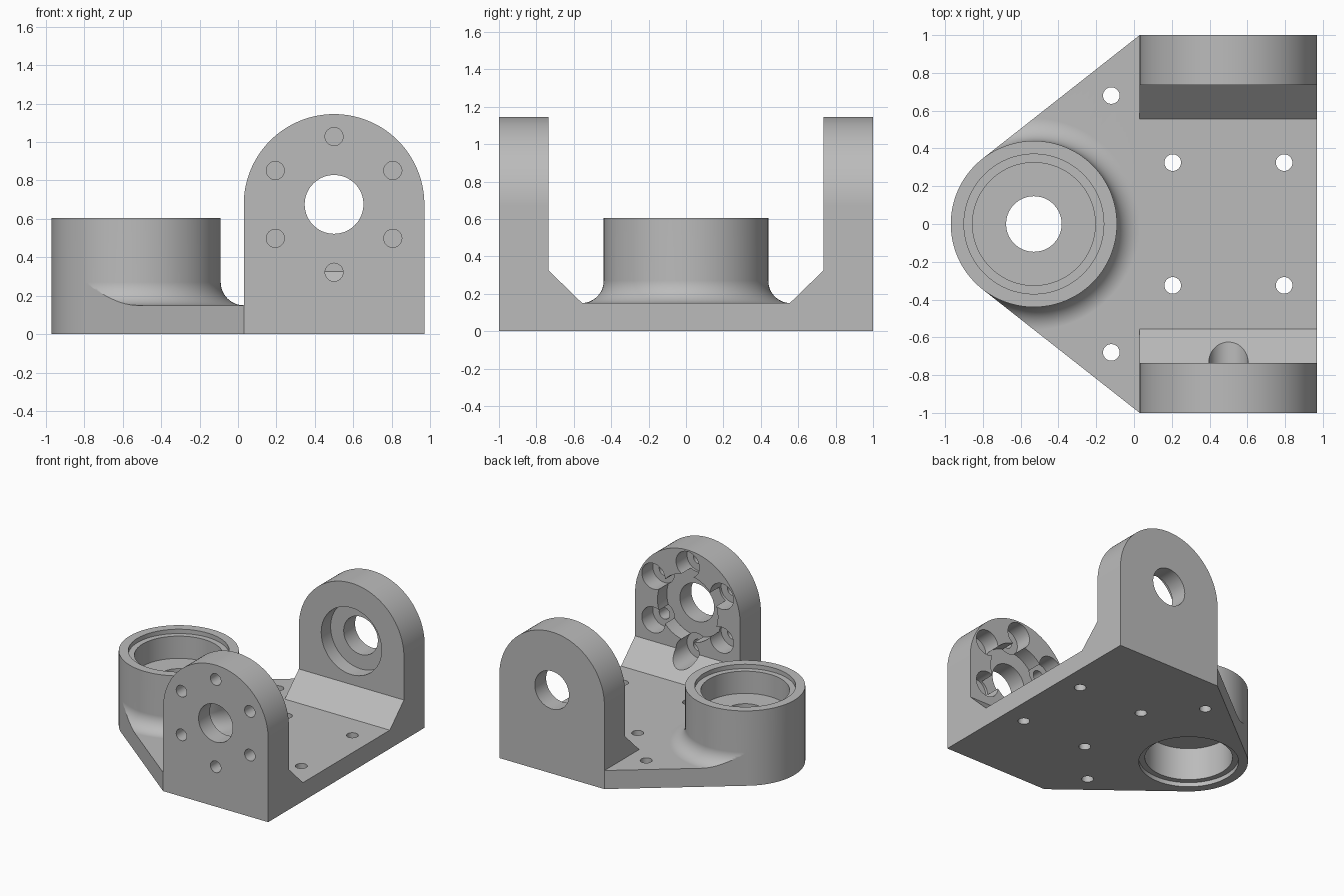
import bpy, bmesh, math
from mathutils import Matrix, Vector

if "Cube" in bpy.data.objects:
    bpy.data.objects.remove(bpy.data.objects["Cube"])

SEG = 144
BOSS = (-0.53, 0.0)      # centre of the bearing boss
HUB = (0.5, 0.675)       # x, z of the ear bores
BOSS_R, PLATE = 0.44, 0.15

grey = bpy.data.materials.new("machined_grey")
grey.diffuse_color = (0.5, 0.5, 0.5, 1)
grey.use_nodes = True
grey.node_tree.nodes["Principled BSDF"].inputs["Base Color"].default_value = grey.diffuse_color


def make(name, bm):
    bmesh.ops.recalc_face_normals(bm, faces=bm.faces)
    me = bpy.data.meshes.new(name)
    bm.to_mesh(me)
    bm.free()
    me.materials.append(grey)
    ob = bpy.data.objects.new(name, me)
    bpy.context.collection.objects.link(ob)
    return ob


def prism(name, points, offset):
    """Extrude a closed 3D outline along an offset."""
    bm = bmesh.new()
    face = bm.faces.new([bm.verts.new(p) for p in points])
    out = bmesh.ops.extrude_face_region(bm, geom=[face], use_keep_orig=True)
    verts = [g for g in out["geom"] if isinstance(g, bmesh.types.BMVert)]
    bmesh.ops.translate(bm, verts=verts, vec=offset)
    return make(name, bm)


def ring_point(r, i, n=SEG):
    a = 2 * math.pi * i / n
    return BOSS[0] + r * math.cos(a), BOSS[1] + r * math.sin(a)


def lathe(name, profile):
    """Revolve (radius, z) points about the boss axis; flat end caps."""
    bm = bmesh.new()
    rings = [[bm.verts.new((*ring_point(r, i), z)) for i in range(SEG)]
             for r, z in profile]
    for a, b in zip(rings, rings[1:]):
        for i in range(SEG):
            j = (i + 1) % SEG
            bm.faces.new((a[i], a[j], b[j], b[i]))
    bm.faces.new(rings[0])
    bm.faces.new(rings[-1])
    return make(name, bm)


def cylinder(bm, r, start, end, n=64):
    a, b = Vector(start), Vector(end)
    rot = (b - a).to_track_quat('Z', 'Y').to_matrix().to_4x4()
    bmesh.ops.create_cone(bm, cap_ends=True, segments=n, radius1=r, radius2=r,
                          depth=(b - a).length,
                          matrix=Matrix.Translation((a + b) / 2) @ rot)


def combine(target, tool, op):
    mod = target.modifiers.new(op, 'BOOLEAN')
    mod.operation, mod.solver, mod.object = op, 'EXACT', tool
    bpy.context.view_layer.objects.active = target
    bpy.ops.object.modifier_apply(modifier=mod.name)
    bpy.data.objects.remove(tool)


def drill(target, r, start, end, n=64):
    bm = bmesh.new()
    cylinder(bm, r, start, end, n)
    combine(target, make("drill", bm), 'DIFFERENCE')


# Channel: U section with chamfered inner corners, rounded by an arch outline
half = [(0.555, PLATE), (0.735, 0.325), (0.735, 1.3), (1.0, 1.3), (1.0, 0.0)]
section = half + [(-y, z) for y, z in reversed(half)]
bracket = prism("bracket_body", [(0.03, y, z) for y, z in section], (0.94, 0, 0))
arch = [(-0.1, -0.1), (1.1, -0.1)]
arch = [(0.03, -0.1), (0.97, -0.1)]
arch += [(HUB[0] + 0.47 * math.cos(math.pi * i / 64),
          HUB[1] + 0.47 * math.sin(math.pi * i / 64)) for i in range(65)]
combine(bracket, prism("arch", [(x, -1.2, z) for x, z in arch], (0, 2.4, 0)),
        'INTERSECT')

# Tapered plate with filleted boss, trimmed to the plate outline
F = 0.12
fillet = [(BOSS_R + F - F * math.sin(math.pi / 2 * i / 12),
           PLATE + F - F * math.cos(math.pi / 2 * i / 12)) for i in range(13)]
nose = lathe("boss_plate", [(3, 0), (3, PLATE)] + fillet + [(BOSS_R, 0.605)])
outline = [(0.03, -1.0), (0.03, 1.0)]
outline += [ring_point(BOSS_R, i) for i in range(51, 94)]
combine(nose, prism("outline", [(x, y, -0.2) for x, y in outline], (0, 0, 1)),
        'INTERSECT')
combine(bracket, nose, 'UNION')

# Stepped bearing seats on both sides of the boss web
combine(bracket, lathe("boss_bore", [
    (0.37, -0.1), (0.37, 0.035), (0.325, 0.035), (0.325, 0.30),
    (0.147, 0.30), (0.147, 0.39), (0.325, 0.39), (0.325, 0.57),
    (0.37, 0.57), (0.37, 0.7)]), 'DIFFERENCE')

# Ear bores and inner bearing recesses
cx, cz = HUB
for s in (-1, 1):
    drill(bracket, 0.153, (cx, s * 1.1, cz), (cx, s * 0.6, cz))
    drill(bracket, 0.27, (cx, s * 0.855, cz), (cx, s * 0.6, cz), 96)

# Front ear bolt circle with counterbores
for k in range(6):
    a = math.radians(30 + 60 * k)
    x, z = cx + 0.353 * math.cos(a), cz + 0.353 * math.sin(a)
    drill(bracket, 0.047, (x, -1.1, z), (x, -0.8, z), 32)
    drill(bracket, 0.104, (x, -0.875, z), (x, -0.5, z), 48)

# Plate mounting holes
for x, y in ((-0.12, 0.68), (0.205, 0.325), (0.795, 0.325)):
    for s in (-1, 1):
        drill(bracket, 0.044, (x, s * y, -0.1), (x, s * y, 0.3), 32)

# Smooth curved walls, keep machined edges sharp
bpy.context.view_layer.objects.active = bracket
bracket.select_set(True)
bpy.ops.object.shade_smooth_by_angle(angle=math.radians(30))
wn = bracket.modifiers.new("even_normals", 'WEIGHTED_NORMAL')
wn.keep_sharp = True
